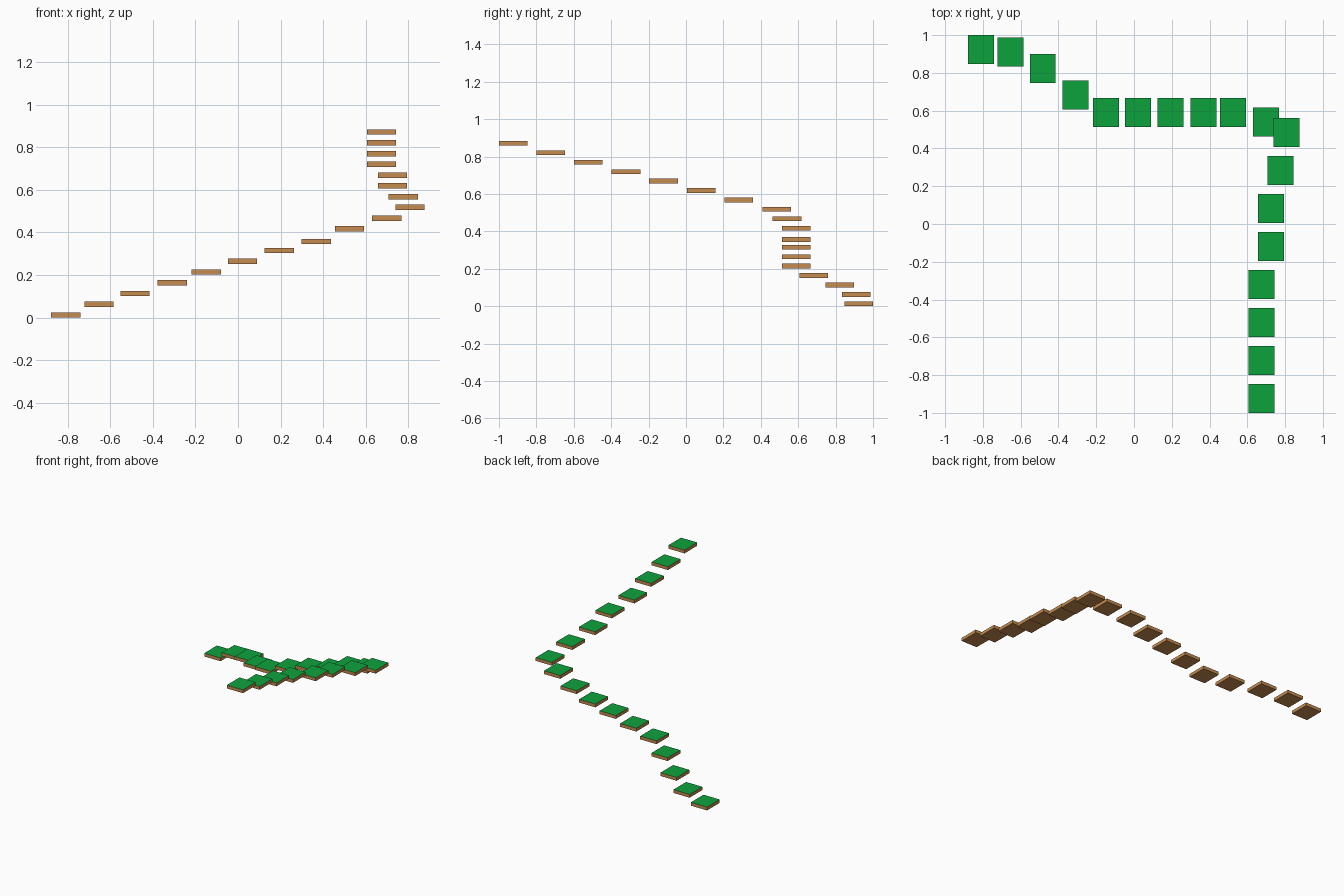
import bpy, bmesh

if "Cube" in bpy.data.objects:
    bpy.data.objects.remove(bpy.data.objects["Cube"])

# Floating path of grass-topped slabs, rising at an even step
SIZE = (0.137, 0.153, 0.025)
RISE = 0.0505
XY = [(-0.809, 0.923), (-0.653, 0.910), (-0.483, 0.823), (-0.309, 0.684),
      (-0.149, 0.590), (0.021, 0.590), (0.194, 0.590), (0.367, 0.590),
      (0.524, 0.590), (0.698, 0.540), (0.807, 0.485), (0.776, 0.283),
      (0.725, 0.082), (0.725, -0.120), (0.674, -0.321), (0.674, -0.522),
      (0.674, -0.723), (0.674, -0.9235)]


def material(name, rgb):
    m = bpy.data.materials.new(name)
    m.diffuse_color = (*rgb, 1.0)
    m.use_nodes = True
    m.node_tree.nodes["Principled BSDF"].inputs["Base Color"].default_value = m.diffuse_color
    return m


earth = material("earth_brown", (0.56, 0.26, 0.08))
grass = material("grass_green", (0.004, 0.36, 0.045))

# One slab mesh: earth box with a grass top face
mesh = bpy.data.meshes.new("slab")
bm = bmesh.new()
bmesh.ops.create_cube(bm, size=1.0)
bmesh.ops.scale(bm, vec=SIZE, verts=bm.verts)
bm.normal_update()
for f in bm.faces:
    f.material_index = 1 if f.normal.z > 0.5 else 0
bm.to_mesh(mesh)
bm.free()
mesh.materials.append(earth)
mesh.materials.append(grass)

# Place the slabs; the eighth sits slightly low
for i, (x, y) in enumerate(XY):
    z = SIZE[2] / 2 + RISE * i - (0.009 if i == 7 else 0)
    slab = bpy.data.objects.new(f"path_slab_{i + 1:02d}", mesh)
    slab.location = (x, y, z)
    bpy.context.collection.objects.link(slab)
